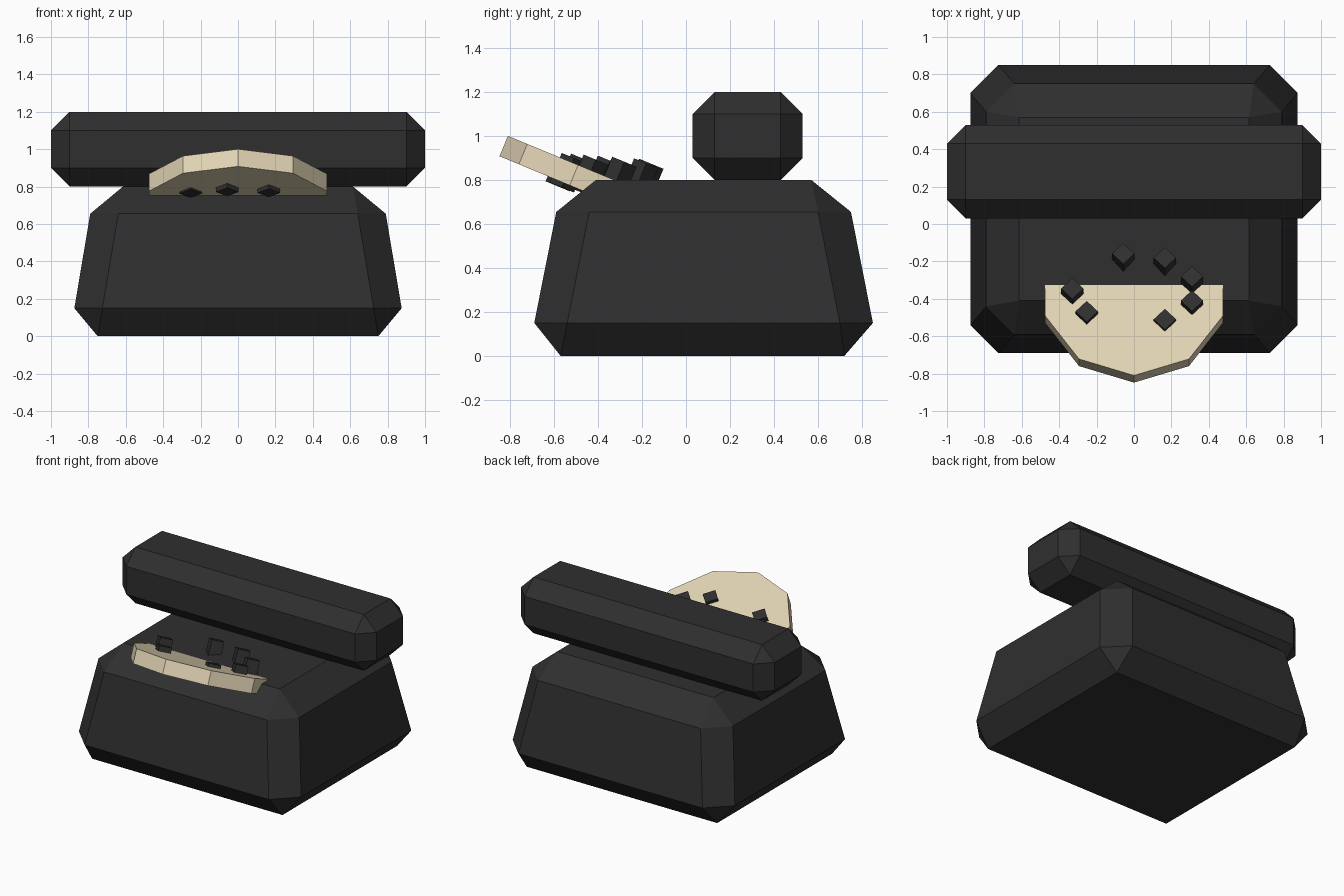
import bpy, bmesh, math
from mathutils import Matrix, Vector

if "Cube" in bpy.data.objects:
    bpy.data.objects.remove(bpy.data.objects["Cube"])


def material(name, rgb):
    m = bpy.data.materials.new(name)
    m.diffuse_color = (*rgb, 1)
    m.use_nodes = True
    m.node_tree.nodes["Principled BSDF"].inputs["Base Color"].default_value = m.diffuse_color
    return m


DARK = material("charcoal", (0.028, 0.028, 0.028))
CREAM = material("cream", (0.76, 0.66, 0.46))
TILT = Matrix.Rotation(math.radians(-22.5), 4, 'X')   # dial leans, front edge up


def add_object(name, bm, mat):
    bmesh.ops.recalc_face_normals(bm, faces=bm.faces)
    mesh = bpy.data.meshes.new(name)
    bm.to_mesh(mesh)
    bm.free()
    mesh.materials.append(mat)
    ob = bpy.data.objects.new(name, mesh)
    bpy.context.collection.objects.link(ob)
    return ob


def ring(z, hx, y0, y1, c):
    """Rectangle at height z with corners cut by c."""
    return [Vector(p + (z,)) for p in (
        (-hx + c, y0), (hx - c, y0), (hx, y0 + c), (hx, y1 - c),
        (hx - c, y1), (-hx + c, y1), (-hx, y1 - c), (-hx, y0 + c))]


# Body: tapered box with chamfered edges, lofted through four rings
bm = bmesh.new()
levels = [(0, 0.75, -0.57, 0.72, 0), (0.15, 0.875, -0.69, 0.85, 0.15),
          (0.655, 0.79, -0.59, 0.75, 0.15), (0.8, 0.615, -0.41, 0.57, 0)]
rings = [[bm.verts.new(p) for p in ring(*lv)] for lv in levels]
for a, b in zip(rings, rings[1:]):
    for i in range(8):
        j = (i + 1) % 8
        bm.faces.new((a[i], a[j], b[j], b[i]))
bm.faces.new(rings[0][::-1])
bm.faces.new(rings[-1])
bmesh.ops.remove_doubles(bm, verts=bm.verts, dist=1e-4)
add_object("body", bm, DARK)

# Handset: long box with chamfered edges resting on the body
bm = bmesh.new()
bmesh.ops.create_cube(bm, size=1, matrix=Matrix.Translation((0, 0.28, 1.0)) @ Matrix.Diagonal((2, 0.5, 0.4, 1)))
bmesh.ops.bevel(bm, geom=bm.edges[:], offset=0.1, segments=1, affect='EDGES')
add_object("handset", bm, DARK)

# Dial: ten-sided tilted disc, one corner pointing forward
bm = bmesh.new()
bmesh.ops.create_cone(bm, cap_ends=True, segments=10, radius1=0.5, radius2=0.5, depth=0.1,
                      matrix=Matrix.Translation((0, -0.367, 0.763)) @ TILT)
front = min(bm.verts, key=lambda v: v.co.y).co
add_object("dial", bm, CREAM)

# Dial buttons: tilted square pegs in an oval, with a gap at the back left
for n in range(8):
    a = math.radians(100 - 40 * n)
    x, y = 0.33 * math.cos(a), -0.345 + 0.19 * math.sin(a)
    sunk = n == 5                                   # lowest peg stays under the dial face
    top = Vector((x, y, 0.862 - 0.075 * y))
    height = 0.145
    if sunk:
        top, height = Vector((x, -0.537, 0.882)), 0.12
    bm = bmesh.new()
    bmesh.ops.create_cube(bm, size=1, matrix=Matrix.Translation(top) @ TILT
                          @ Matrix.Translation((0, 0, -height / 2))
                          @ Matrix.Rotation(math.pi / 4, 4, 'Z')
                          @ Matrix.Diagonal((0.085, 0.085, height, 1)))
    add_object(f"dial_button_{n + 1}", bm, DARK)
